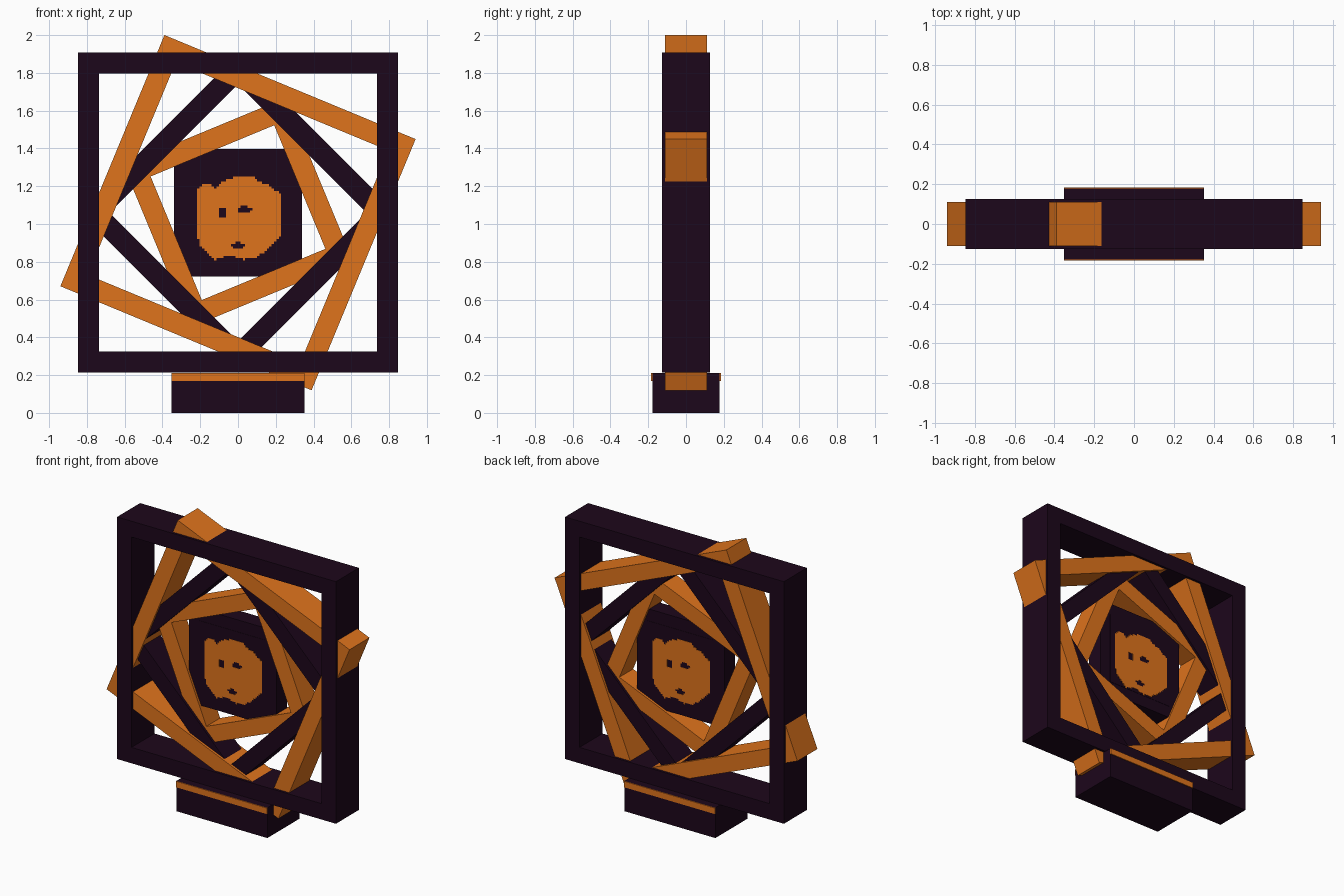
import bpy, bmesh
from math import radians
from mathutils import Matrix

cube = bpy.data.objects.get("Cube")
if cube:
    bpy.data.objects.remove(cube, do_unlink=True)


def material(name, rgb):
    m = bpy.data.materials.new(name)
    m.use_nodes = True
    m.diffuse_color = (*rgb, 1)
    m.node_tree.nodes["Principled BSDF"].inputs["Base Color"].default_value = (*rgb, 1)
    return m


PLUM = material("dark plum", (0.012, 0.002, 0.011))
ORANGE = material("burnt orange", (0.74, 0.175, 0.012))
CENTRE = 1.06
UPRIGHT = Matrix.Translation((0, 0, CENTRE)) @ Matrix.Rotation(radians(90), 4, "X")


def finish(bm, name, mat):
    bmesh.ops.recalc_face_normals(bm, faces=bm.faces)
    mesh = bpy.data.meshes.new(name)
    bm.to_mesh(mesh)
    bm.free()
    mesh.materials.append(mat)
    obj = bpy.data.objects.new(name, mesh)
    bpy.context.collection.objects.link(obj)


def box(name, mat, size, centre):
    bm = bmesh.new()
    bmesh.ops.create_cube(bm, size=1)
    bmesh.ops.scale(bm, vec=size, verts=bm.verts)
    bmesh.ops.translate(bm, vec=centre, verts=bm.verts)
    finish(bm, name, mat)


def thicken(bm, depth):
    ext = bmesh.ops.extrude_face_region(bm, geom=bm.faces[:])
    verts = [v for v in ext["geom"] if isinstance(v, bmesh.types.BMVert)]
    bmesh.ops.translate(bm, vec=(0, 0, depth), verts=verts)


def square_frame(name, mat, half, depth, angle, bar=0.111):
    bm = bmesh.new()
    bmesh.ops.create_grid(bm, x_segments=1, y_segments=1, size=half)
    inner = bm.faces[:]
    bmesh.ops.inset_individual(bm, faces=inner, thickness=bar, use_even_offset=True)
    bmesh.ops.delete(bm, geom=inner, context="FACES")
    bmesh.ops.translate(bm, vec=(0, 0, -depth), verts=bm.verts)
    thicken(bm, 2 * depth)
    spin = Matrix.Rotation(radians(angle), 4, "Z")
    bmesh.ops.transform(bm, matrix=UPRIGHT @ spin, verts=bm.verts)
    finish(bm, name, mat)


# Nested frames, each smaller, shallower and turned further
names = ["outer_frame", "second_frame", "third_frame", "fourth_frame", "core_frame"]
for i, name in enumerate(names):
    square_frame(name, ORANGE if i % 2 else PLUM,
                 0.847 - 0.1273 * i, 0.127 - 0.017 * i, -22.5 * i)

# Central panel
box("centre_panel", PLUM, (0.508, 0.122, 0.508), (0, 0, CENTRE))

# Stepped portrait emblem, laid out in panel cells
CELL = 0.0127
OUTLINE = [(-17, 9), (-14, 12.5), (-12, 12.5), (-10, 10.4), (-8.7, 10.4),
           (-6, 13.3), (-3, 14), (-1, 15), (6.3, 15), (8.3, 13), (12.5, 11.7),
           (18, 7.5), (18, -9.6), (13.3, -14.2), (10, -17), (8, -19),
           (2, -19.6), (-2, -18), (-7, -18.6), (-9.5, -19.6), (-12.5, -17),
           (-16, -13.3), (-17, -9)]
# Eyes and mouth: centre and half-size
HOLES = [(-6.3, 0, 1.4, 2.2), (2.6, 1.3, 2.6, 1.2), (0, -13.8, 2.4, 1.3)]


def inside(x, y):
    hit = False
    for (ax, ay), (bx, by) in zip(OUTLINE, OUTLINE[1:] + OUTLINE[:1]):
        if (ay > y) != (by > y) and x < ax + (y - ay) * (bx - ax) / (by - ay):
            hit = not hit
    return hit and not any(((x - cx) / rx) ** 2 + ((y - cy) / ry) ** 2 < 1.3
                           for cx, cy, rx, ry in HOLES)


def emblem(name, turn):
    bm = bmesh.new()
    for col in range(-20, 20):
        for row in range(-20, 20):
            if inside(col + 0.5, row + 0.5):
                corners = [(col, row), (col + 1, row), (col + 1, row + 1), (col, row + 1)]
                bm.faces.new([bm.verts.new((x * CELL, y * CELL, 0.0605)) for x, y in corners])
    bmesh.ops.remove_doubles(bm, verts=bm.verts, dist=CELL / 10)
    thicken(bm, 0.0025)
    spin = Matrix.Rotation(radians(turn), 4, "Z")
    bmesh.ops.transform(bm, matrix=spin @ UPRIGHT, verts=bm.verts)
    finish(bm, name, ORANGE)


emblem("front_emblem", 0)
emblem("back_emblem", 180)

# Base block with a trim strip along front and back
box("base", PLUM, (0.704, 0.356, 0.212), (0, 0, 0.106))
for side, y in (("front", -0.18), ("back", 0.18)):
    box(side + "_base_trim", ORANGE, (0.704, 0.008, 0.042), (0, y, 0.191))
